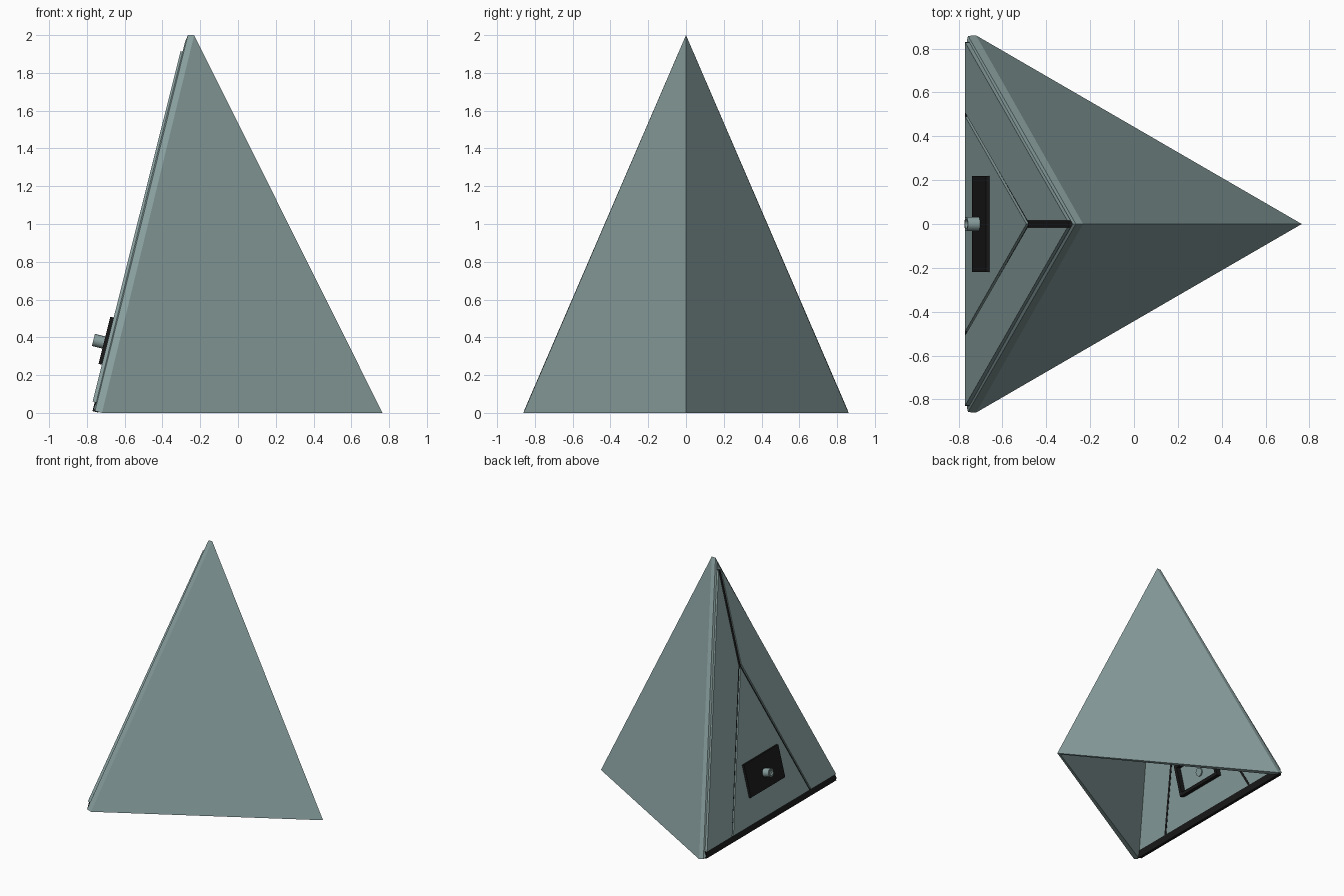
import bpy, bmesh, math
from mathutils import Vector, Matrix

if "Cube" in bpy.data.objects:
    bpy.data.objects.remove(bpy.data.objects["Cube"])


def material(name, colour):
    m = bpy.data.materials.new(name)
    m.diffuse_color = (*colour, 1)
    m.use_nodes = True
    m.node_tree.nodes["Principled BSDF"].inputs["Base Color"].default_value = m.diffuse_color
    return m


GREY = material("painted_metal", (0.25, 0.35, 0.345))
BLACK = material("black_rubber", (0.01, 0.01, 0.01))

# The rear panels lie in one sloping plane; depth runs inward from it
SLOPE = 0.2513
INWARD = Vector((1, 0, -SLOPE)).normalized()


def on_plane(y, z, depth=0.0):
    return Vector((-0.77 + SLOPE * (z - 0.06), y, z)) + INWARD * depth


def finish(name, bm, mat):
    bmesh.ops.remove_doubles(bm, verts=bm.verts[:], dist=0.0005)
    bmesh.ops.recalc_face_normals(bm, faces=bm.faces[:])
    me = bpy.data.meshes.new(name)
    bm.to_mesh(me)
    bm.free()
    me.materials.append(mat)
    ob = bpy.data.objects.new(name, me)
    bpy.context.collection.objects.link(ob)
    return ob


def slab(name, outline, d0, d1, mat, mirrored=False):
    bm = bmesh.new()
    for s in ((1, -1) if mirrored else (1,)):
        a = [bm.verts.new(on_plane(s * y, z, d0)) for y, z in outline]
        b = [bm.verts.new(on_plane(s * y, z, d1)) for y, z in outline]
        bm.faces.new(a)
        bm.faces.new(b[::-1])
        n = len(a)
        for i in range(n):
            j = (i + 1) % n
            bm.faces.new((a[i], b[i], b[j], a[j]))
    return finish(name, bm, mat)


def rect(y0, y1, z0, z1):
    return [(y0, z0), (y1, z0), (y1, z1), (y0, z1)]


# Folded outer shell: two walls with a chamfered lip at the rear, open below
base = [(-0.72, 0.86, 0), (-0.757, 0.858, 0.01), (-0.763, 0.835, 0.02), (-0.71, 0.81, 0)]
top = [(-0.232, 0, 2), (-0.265, 0, 2), (-0.28, 0, 1.965), (-0.24, 0, 1.93)]
bm = bmesh.new()
for s in (1, -1):
    B = [bm.verts.new((x, s * y, z)) for x, y, z in base]
    T = [bm.verts.new(p) for p in top]
    outer = bm.verts.new((0.765, 0, 0))
    inner = bm.verts.new((0.735, 0, 0))
    bm.faces.new((outer, B[0], T[0]))
    bm.faces.new((inner, T[3], B[3]))
    bm.faces.new([outer, inner] + B[::-1])
    for i in range(3):
        bm.faces.new((B[i], B[i + 1], T[i + 1], T[i]))
finish("outer_shell", bm, GREY)

# Rear frame halves and the triangular door
slab("rear_frame", [(0.828, 0.06), (0.507, 0.06), (0.015, 1.19), (0.015, 1.915)],
     0, 0.04, GREY, True)
slab("door", [(-0.49, 0.06), (0.49, 0.06), (0, 1.17)], 0, 0.04, GREY)

# Black seals in the gaps and along the sill
slab("centre_seal", rect(-0.016, 0.016, 1.165, 1.91), 0.008, 0.042, BLACK)
slab("door_seal", [(0.489, 0.06), (0.509, 0.06), (0, 1.215), (0, 1.165)],
     0.012, 0.042, BLACK, True)
slab("bottom_sill", rect(-0.83, 0.83, 0.012, 0.062), 0.012, 0.045, BLACK)

# Lock plate outside, matching open surround inside
slab("lock_plate", rect(-0.22, 0.22, 0.255, 0.505), -0.018, 0.002, BLACK)
slab("lock_surround_side", rect(0.195, 0.22, 0.255, 0.505), 0.038, 0.08, BLACK, True)
for name, z in (("lower", 0.255), ("upper", 0.48)):
    slab("lock_surround_" + name, rect(-0.195, 0.195, z, z + 0.025), 0.038, 0.08, BLACK)

# Round knob running through the door, with a shallow recess in its end
bm = bmesh.new()
rings = []
for r, d in ((0.033, 0.05), (0.033, -0.075), (0.022, -0.075), (0.022, -0.06)):
    c = on_plane(0, 0.368, d)
    up = Vector((SLOPE, 0, 1)).normalized()
    rings.append([bm.verts.new(c + r * (Vector((0, 1, 0)) * math.cos(k * math.tau / 16)
                                        + up * math.sin(k * math.tau / 16)))
                  for k in range(16)])
for a, b in zip(rings, rings[1:]):
    for k in range(16):
        j = (k + 1) % 16
        bm.faces.new((a[k], a[j], b[j], b[k]))
bm.faces.new(rings[0])
bm.faces.new(rings[-1])
knob = finish("door_knob", bm, GREY)
bpy.context.view_layer.objects.active = knob
knob.select_set(True)
bpy.ops.object.shade_smooth_by_angle(angle=math.radians(40))
